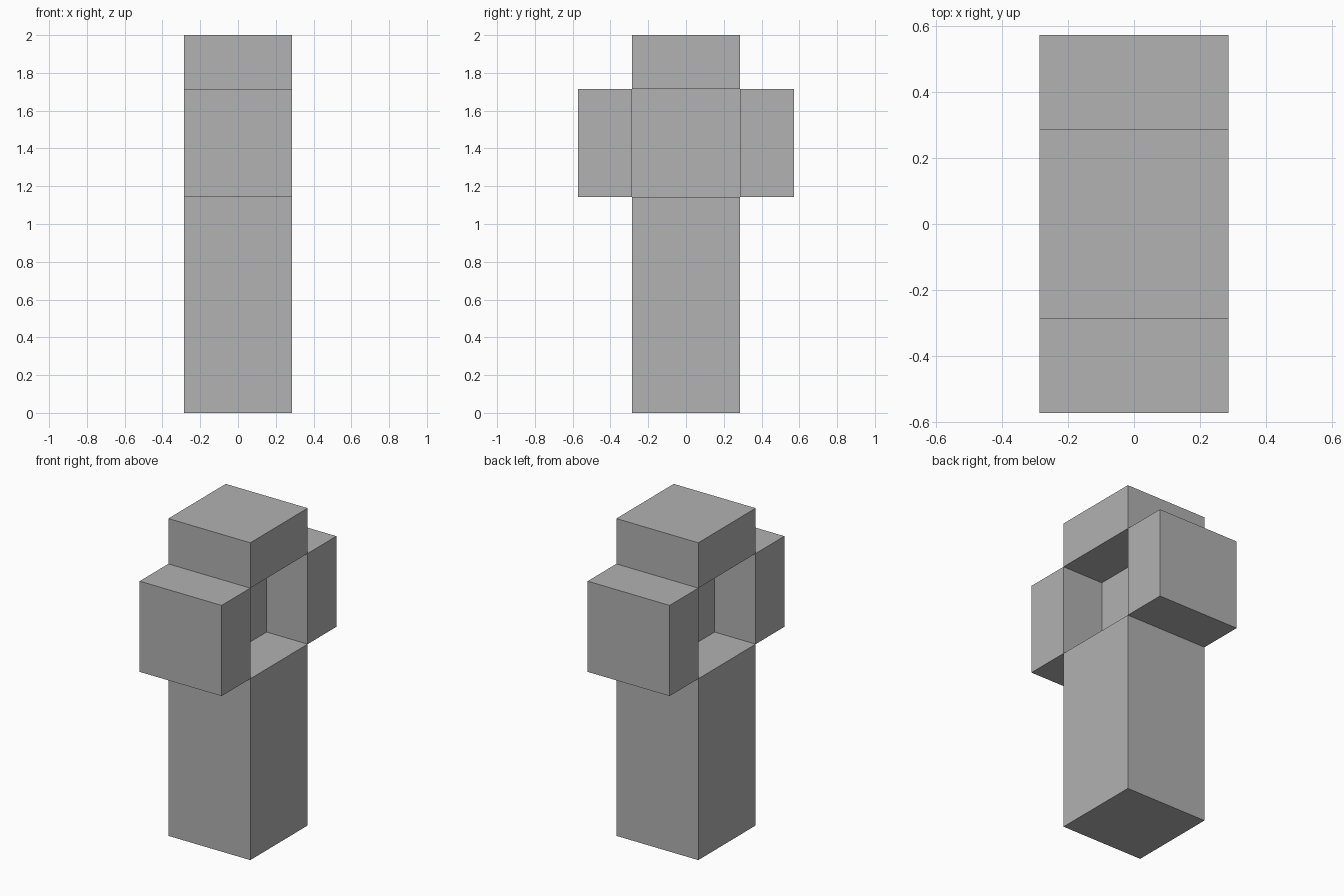
import bpy
import bmesh
from mathutils import Matrix, Vector

cube = bpy.data.objects.get("Cube")
if cube:
    bpy.data.objects.remove(cube, do_unlink=True)

U = 2 / 7  # the whole model sits on this module

grey = bpy.data.materials.new("plain grey")
COLOUR = (0.445, 0.445, 0.445, 1)
grey.use_nodes = True
grey.diffuse_color = COLOUR
grey.node_tree.nodes["Principled BSDF"].inputs["Base Color"].default_value = COLOUR


def finish(name, bm):
    mesh = bpy.data.meshes.new(name)
    bm.to_mesh(mesh)
    bm.free()
    mesh.materials.append(grey)
    obj = bpy.data.objects.new(name, mesh)
    bpy.context.collection.objects.link(obj)


def block(name, centre, size):
    bm = bmesh.new()
    bmesh.ops.create_cube(bm, size=1)
    bmesh.ops.scale(bm, vec=Vector(size) * U, verts=bm.verts)
    bmesh.ops.translate(bm, vec=Vector(centre) * U, verts=bm.verts)
    finish(name, bm)


# Tall post and the cap above the opening
block("post", (0, 0, 2), (2, 2, 4))
block("cap", (0, 0, 6.5), (2, 2, 1))

# Blocks standing out at the front and back
for name, side in (("front_block", -1), ("back_block", 1)):
    block(name, (0, side * 1.5, 5), (2, 1, 2))

# Thin sheet dividing the opening into two recesses
bm = bmesh.new()
bmesh.ops.create_grid(bm, x_segments=1, y_segments=1, size=U)
bmesh.ops.transform(bm, verts=bm.verts,
                    matrix=Matrix.Translation((0, 0, 5 * U)) @ Matrix.Rotation(1.570796, 4, "Y"))
finish("divider", bm)
